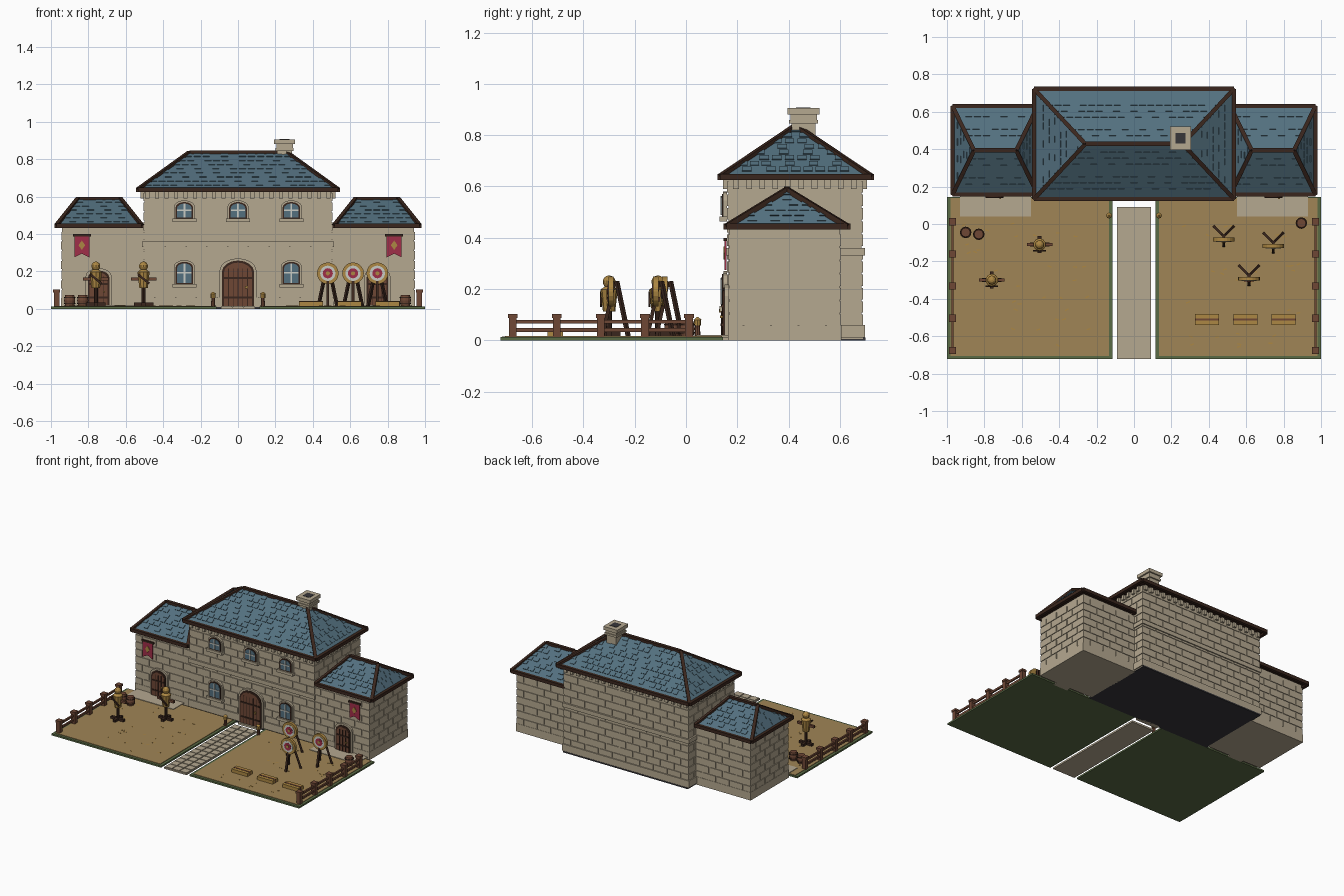
import bpy, bmesh, math, random
from mathutils import Vector, Matrix

random.seed(4)
cube = bpy.data.objects.get("Cube")
if cube:
    bpy.data.objects.remove(cube)

# Palette
PALETTE = [("stone", "B5A890"), ("slate", "53707F"), ("dark_wood", "3A261D"), ("wood", "6E4735"),
           ("straw", "AC8743"), ("sand", "A08556"), ("crimson", "A02E48"), ("grass", "5A6B45"),
           ("charcoal", "37363A"), ("pale", "C9CBC4")]
STONE, SLATE, DARK, WOOD, STRAW, SAND, CRIMSON, GRASS, CHARCOAL, PALE = range(len(PALETTE))
MATS = []
for label, code in PALETTE:
    rgb = [int(code[i:i + 2], 16) / 255 for i in (0, 2, 4)]
    col = [((c + 0.055) / 1.055) ** 2.4 for c in rgb] + [1]
    mat = bpy.data.materials.new(label)
    mat.use_nodes = True
    mat.diffuse_color = col
    bsdf = mat.node_tree.nodes["Principled BSDF"]
    bsdf.inputs["Base Color"].default_value = col
    bsdf.inputs["Roughness"].default_value = 0.9
    MATS.append(mat)


# Helpers: every part is a bmesh whose faces carry palette numbers
def finish(name, bm):
    bmesh.ops.recalc_face_normals(bm, faces=bm.faces[:])
    used = sorted({f.material_index for f in bm.faces})
    for f in bm.faces:
        f.material_index = used.index(f.material_index)
    mesh = bpy.data.meshes.new(name)
    bm.to_mesh(mesh)
    bm.free()
    for i in used:
        mesh.materials.append(MATS[i])
    obj = bpy.data.objects.new(name, mesh)
    bpy.context.collection.objects.link(obj)
    return obj


def paint(verts, colour):
    for f in {f for v in verts for f in v.link_faces}:
        f.material_index = colour


def block(bm, x0, x1, y0, y1, z0, z1, colour):
    m = Matrix.Translation(((x0 + x1) / 2, (y0 + y1) / 2, (z0 + z1) / 2))
    m = m @ Matrix.Diagonal((x1 - x0, y1 - y0, z1 - z0, 1))
    paint(bmesh.ops.create_cube(bm, size=1, matrix=m)["verts"], colour)


def beam(bm, p, q, w, h, colour):
    p, q = Vector(p), Vector(q)
    rot = (q - p).to_track_quat('X', 'Z').to_matrix().to_4x4()
    m = Matrix.Translation((p + q) / 2) @ rot @ Matrix.Diagonal(((q - p).length, w, h, 1))
    paint(bmesh.ops.create_cube(bm, size=1, matrix=m)["verts"], colour)


def drum(bm, c, r1, r2, depth, colour, sides=12, axis='Z'):
    m = Matrix.Translation(c)
    if axis == 'Y':
        m = m @ Matrix.Rotation(math.pi / 2, 4, 'X')
    paint(bmesh.ops.create_cone(bm, cap_ends=True, segments=sides, radius1=r1, radius2=r2,
                                depth=depth, matrix=m)["verts"], colour)


def plate(bm, pts, y0, y1, colour):
    ring = [[bm.verts.new((x, y, z)) for x, z in pts] for y in (y0, y1)]
    n = len(pts)
    faces = [bm.faces.new(ring[0]), bm.faces.new(ring[1][::-1])]
    for i in range(n):
        j = (i + 1) % n
        faces.append(bm.faces.new((ring[0][i], ring[0][j], ring[1][j], ring[1][i])))
    for f in faces:
        f.material_index = colour


def arch(x, half, z0, z1, rise):
    pts = [(x - half, z0), (x + half, z0)]
    return pts + [(x + half * math.cos(a), z1 - rise + rise * math.sin(a))
                  for a in (math.pi * i / 8 for i in range(9))]


# Masonry: core box with raised courses of bricks on all four sides
def masonry(name, x0, x1, y0, y1, top):
    bm = bmesh.new()
    block(bm, x0, x1, y0, y1, 0.002, top, STONE)
    rise, gap, lift = 0.052, 0.004, 0.005
    for row in range(int(top / rise)):
        z0, z1 = row * rise + gap, min((row + 1) * rise, top) - gap
        for a, b, along_x in ((x0, x1, True), (y0, y1, False)):
            n = round((b - a) / 0.115)
            step = (b - a) / n
            cuts = [a] + [a + (i + 0.5 * (row % 2)) * step for i in range(n + 1)] + [b]
            cuts = sorted({round(min(max(c, a), b), 4) for c in cuts})
            for s, e in zip(cuts, cuts[1:]):
                s, e = s + (gap if s > a else -lift), e - (gap if e < b else -lift)
                if along_x:
                    block(bm, s, e, y0 - lift, y0, z0, z1, STONE)
                    block(bm, s, e, y1, y1 + lift, z0, z1, STONE)
                else:
                    block(bm, x0 - lift, x0, s, e, z0, z1, STONE)
                    block(bm, x1, x1 + lift, s, e, z0, z1, STONE)
    return finish(name, bm)


# Hipped roof with shingles, soffit and dark edge rolls
def hip_roof(name, x0, x1, y0, y1, z0, z1, inset, rows):
    ym = (y0 + y1) / 2
    c = [Vector(p) for p in ((x0, y0, z0), (x1, y0, z0), (x1, y1, z0), (x0, y1, z0))]
    l, r = Vector((x0 + inset, ym, z1)), Vector((x1 - inset, ym, z1))
    slopes = [(c[0], c[1], r, l), (c[1], c[2], r, r), (c[2], c[3], l, r), (c[3], c[0], l, l)]
    bm = bmesh.new()
    v = [bm.verts.new(p) for p in c + [l, r]]
    for ids in ((0, 1, 5, 4), (1, 2, 5), (2, 3, 4, 5), (3, 0, 4)):
        bm.faces.new([v[i] for i in ids]).material_index = SLATE
    bm.faces.new(v[3::-1]).material_index = DARK
    finish(name, bm)

    bm = bmesh.new()
    for a, b, rb, ra in slopes:
        normal = (b - a).cross(rb - a).normalized()
        along = (b - a).normalized()
        up = normal.cross(along)
        length = (ra - a).dot(up)
        for i in range(1, rows):
            t = i / rows
            s, e = a.lerp(ra, t), b.lerp(rb, t)
            n = int((e - s).length / 0.045)
            for k in range(n):
                if (k + i) % 2 == 0 or random.random() < 0.35:
                    p = s + along * ((k + 0.5) * (e - s).length / n) + normal * 0.001
                    beam(bm, p, p + up * length / rows * 0.7, 0.036, 0.006, SLATE)
    finish(name + "_shingles", bm)

    bm = bmesh.new()
    for i in range(4):
        beam(bm, c[i], c[(i + 1) % 4], 0.022, 0.024, DARK)
        beam(bm, c[i], slopes[i][3] if i in (0, 3) else r, 0.022, 0.02, DARK)
    beam(bm, l, r, 0.024, 0.022, DARK)
    finish(name + "_edging", bm)


# Main block with floor, plinth, string course and corbels
masonry("main_walls", -0.5, 0.5, 0.165, 0.685, 0.63)
bm = bmesh.new()
block(bm, -0.505, 0.505, 0.145, 0.7, 0, 0.01, CHARCOAL)
finish("main_floor", bm)
bm = bmesh.new()
for x0, x1, y0, y1 in ((-0.512, 0.512, 0.152, 0.165), (-0.512, 0.512, 0.685, 0.698),
                       (-0.512, -0.5, 0.165, 0.685), (0.5, 0.512, 0.165, 0.685)):
    block(bm, x0, x1, y0, y1, 0.01, 0.06, STONE)
    block(bm, x0, x1, y0, y1, 0.33, 0.36, STONE)
finish("plinth_and_string_course", bm)
bm = bmesh.new()
for i in range(20):
    x = -0.485 + i * 0.051
    for y0, y1 in ((0.145, 0.165), (0.685, 0.705)):
        block(bm, x - 0.011, x + 0.011, y0, y1, 0.59, 0.625, STONE)
for i in range(10):
    y = 0.195 + i * 0.051
    for s in (-1, 1):
        block(bm, s * 0.51 - 0.01, s * 0.51 + 0.01, y - 0.011, y + 0.011, 0.59, 0.625, STONE)
finish("eave_corbels", bm)
hip_roof("main_roof", -0.535, 0.535, 0.133, 0.723, 0.637, 0.835, 0.275, 9)

# Chimney
bm = bmesh.new()
block(bm, 0.21, 0.288, 0.412, 0.505, 0.72, 0.85, STONE)
block(bm, 0.2, 0.298, 0.402, 0.515, 0.845, 0.86, STONE)
block(bm, 0.192, 0.304, 0.395, 0.52, 0.88, 0.905, STONE)
block(bm, 0.205, 0.293, 0.407, 0.51, 0.86, 0.88, STONE)
block(bm, 0.222, 0.276, 0.43, 0.486, 0.9, 0.907, CHARCOAL)
finish("chimney", bm)

# Windows
def window(name, x, z0, z1):
    bm = bmesh.new()
    y = 0.16
    plate(bm, arch(x, 0.056, z0, z1, 0.035), y - 0.016, y, STONE)
    plate(bm, arch(x, 0.047, z0 + 0.008, z1 - 0.009, 0.03), y - 0.02, y, DARK)
    plate(bm, arch(x, 0.039, z0 + 0.014, z1 - 0.017, 0.025), y - 0.022, y, SLATE)
    zm = (z0 + z1) / 2
    block(bm, x - 0.005, x + 0.005, y - 0.026, y, z0 + 0.014, z1 - 0.018, PALE)
    block(bm, x - 0.038, x + 0.038, y - 0.026, y, zm - 0.004, zm + 0.004, PALE)
    block(bm, x - 0.064, x + 0.064, y - 0.03, y, z0 - 0.012, z0 + 0.008, STONE)
    finish(name, bm)


for label, x in (("right", -0.287), ("middle", 0), ("left", 0.285)):
    window("upper_window_" + label, x, 0.475, 0.58)
    if x:
        window("lower_window_" + label, x, 0.125, 0.26)


# Planked arched doors
def door(name, x, y, half, top, planks):
    bm = bmesh.new()
    plate(bm, arch(x, half + 0.012, 0.01, top + 0.012, half * 0.75), y - 0.014, y, STONE)
    plate(bm, arch(x, half, 0.01, top, half * 0.7), y - 0.019, y, DARK)
    plate(bm, arch(x, half - 0.01, 0.012, top - 0.011, half * 0.65), y - 0.022, y, WOOD)
    for i in range(1, planks):
        px = x + (half - 0.01) * (2 * i / planks - 1)
        block(bm, px - 0.002, px + 0.002, y - 0.024, y, 0.014, top - half * 0.5, DARK)
    for z in (0.055, top * 0.62):
        block(bm, x - half + 0.01, x + half - 0.01, y - 0.026, y, z, z + 0.01, DARK)
    block(bm, x + half * 0.45, x + half * 0.6, y - 0.032, y, top * 0.42, top * 0.47, STRAW)
    block(bm, x - half, x + half, y - 0.035, y, 0, 0.014, STONE)
    finish(name, bm)


door("main_door", 0, 0.16, 0.086, 0.258, 6)

for s, side in ((-1, "right"), (1, "left")):
    # Wing
    xs = sorted((s * 0.5, s * 0.94))
    masonry(side + "_wing_walls", *xs, 0.17, 0.6, 0.437)
    bm = bmesh.new()
    block(bm, min(s * 0.5, s * 0.947), max(s * 0.5, s * 0.947), 0.163, 0.607, 0, 0.058, STONE)
    finish(side + "_wing_plinth", bm)
    xs = sorted((s * 0.515, s * 0.97))
    hip_roof(side + "_wing_roof", *xs, 0.157, 0.63, 0.444, 0.588, 0.115, 7)
    door(side + "_wing_door", s * 0.745, 0.165, 0.058, 0.205, 4)

    # Banner
    bm = bmesh.new()
    x = s * 0.835
    plate(bm, [(x - 0.04, 0.39), (x - 0.04, 0.275), (x, 0.295), (x + 0.04, 0.275), (x + 0.04, 0.39)],
          0.15, 0.157, CRIMSON)
    plate(bm, [(x - 0.018, 0.34), (x, 0.315), (x + 0.018, 0.34), (x, 0.365)], 0.146, 0.152, STRAW)
    beam(bm, (x - 0.048, 0.153, 0.393), (x + 0.048, 0.153, 0.393), 0.012, 0.012, DARK)
    finish(side + "_banner", bm)

    # Training yard: turf, sand, flecks and paved apron
    def strip(bm, a, b, *rest):
        block(bm, min(s * a, s * b), max(s * a, s * b), *rest)
    bm = bmesh.new()
    strip(bm, 0.115, 1, -0.723, 0.145, 0, 0.012, GRASS)
    strip(bm, 0.135, 0.98, -0.705, 0.14, 0.005, 0.016, SAND)
    strip(bm, 0.55, 0.93, 0.04, 0.165, 0.01, 0.02, STONE)
    for i in range(30):
        fx, fy = s * random.uniform(0.18, 0.93), random.uniform(-0.66, 0)
        beam(bm, (fx - 0.01, fy, 0.016), (fx + 0.01, fy + random.uniform(-0.01, 0.01), 0.016),
             0.006, 0.002, STRAW)
    finish(side + "_yard", bm)

    # Fence
    bm = bmesh.new()
    for i in range(5):
        y = 0.012 - i * 0.172
        block(bm, s * 0.97 - 0.015, s * 0.97 + 0.015, y - 0.015, y + 0.015, 0.01, 0.095, WOOD)
        block(bm, s * 0.97 - 0.019, s * 0.97 + 0.019, y - 0.019, y + 0.019, 0.087, 0.102, WOOD)
    for z in (0.04, 0.073):
        beam(bm, (s * 0.97, 0.012, z), (s * 0.97, -0.676, z), 0.012, 0.014, WOOD)
    finish(side + "_fence", bm)

    # Path lantern
    bm = bmesh.new()
    drum(bm, (s * 0.133, 0.045, 0.035), 0.012, 0.009, 0.05, WOOD, 8)
    drum(bm, (s * 0.133, 0.045, 0.068), 0.014, 0.014, 0.022, STRAW, 8)
    drum(bm, (s * 0.133, 0.045, 0.085), 0.016, 0.003, 0.012, STRAW, 8)
    finish(side + "_path_lantern", bm)

# Paved path
bm = bmesh.new()
block(bm, -0.092, 0.09, -0.723, 0.09, 0, 0.01, STONE)
for row in range(14):
    for col in range(3):
        x, y = -0.09 + col * 0.06, -0.721 + row * 0.058
        block(bm, x + 0.003, x + 0.057, y + 0.003, y + 0.054, 0.01, 0.015, STONE)
finish("paved_path", bm)

# Barrels
for i, (x, y) in enumerate(((-0.9, -0.045), (-0.83, -0.055), (0.895, 0.005))):
    bm = bmesh.new()
    drum(bm, (x, y, 0.03), 0.024, 0.03, 0.03, WOOD)
    drum(bm, (x, y, 0.06), 0.03, 0.024, 0.03, WOOD)
    for z in (0.029, 0.061):
        drum(bm, (x, y, z), 0.031, 0.031, 0.006, DARK)
    finish(f"barrel_{i + 1}", bm)

# Training dummies
for i, (x, y) in enumerate(((-0.505, -0.11), (-0.76, -0.3))):
    bm = bmesh.new()
    beam(bm, (x - 0.052, y, 0.024), (x + 0.052, y, 0.024), 0.02, 0.018, DARK)
    beam(bm, (x, y - 0.045, 0.024), (x, y + 0.045, 0.024), 0.02, 0.018, DARK)
    drum(bm, (x, y, 0.11), 0.011, 0.011, 0.18, DARK, 8)
    drum(bm, (x, y, 0.155), 0.024, 0.034, 0.085, STRAW, 10)
    drum(bm, (x, y, 0.204), 0.034, 0.015, 0.014, STRAW, 10)
    beam(bm, (x - 0.068, y, 0.16), (x + 0.068, y, 0.16), 0.017, 0.017, WOOD)
    beam(bm, (x - 0.03, y - 0.032, 0.185), (x + 0.03, y - 0.032, 0.135), 0.008, 0.012, DARK)
    head = Matrix.Translation((x, y, 0.228))
    paint(bmesh.ops.create_uvsphere(bm, u_segments=10, v_segments=7, radius=0.025, matrix=head)["verts"], STRAW)
    finish(f"training_dummy_{i + 1}", bm)

# Archery targets on tripods
for i, (x, y) in enumerate(((0.48, -0.065), (0.745, -0.1), (0.615, -0.275))):
    bm = bmesh.new()
    for dx, dy in ((-0.05, 0.05), (0.05, 0.05), (0, -0.05)):
        beam(bm, (x + dx, y + dy, 0.014), (x + dx * 0.1, y + dy * 0.1, 0.23), 0.014, 0.014, DARK)
    for k, (r, colour) in enumerate(((0.058, STRAW), (0.041, PALE), (0.027, CRIMSON), (0.011, STRAW))):
        drum(bm, (x, y - 0.018 - k * 0.002, 0.19), r, r, 0.02, colour, 20, 'Y')
    finish(f"archery_target_{i + 1}", bm)

# Straw bales
for i in range(3):
    x, y = 0.39 + i * 0.205, -0.51
    bm = bmesh.new()
    block(bm, x - 0.064, x + 0.064, y - 0.03, y + 0.03, 0.014, 0.04, STRAW)
    block(bm, x - 0.065, x + 0.065, y - 0.006, y + 0.006, 0.014, 0.042, WOOD)
    finish(f"straw_bale_{i + 1}", bm)
